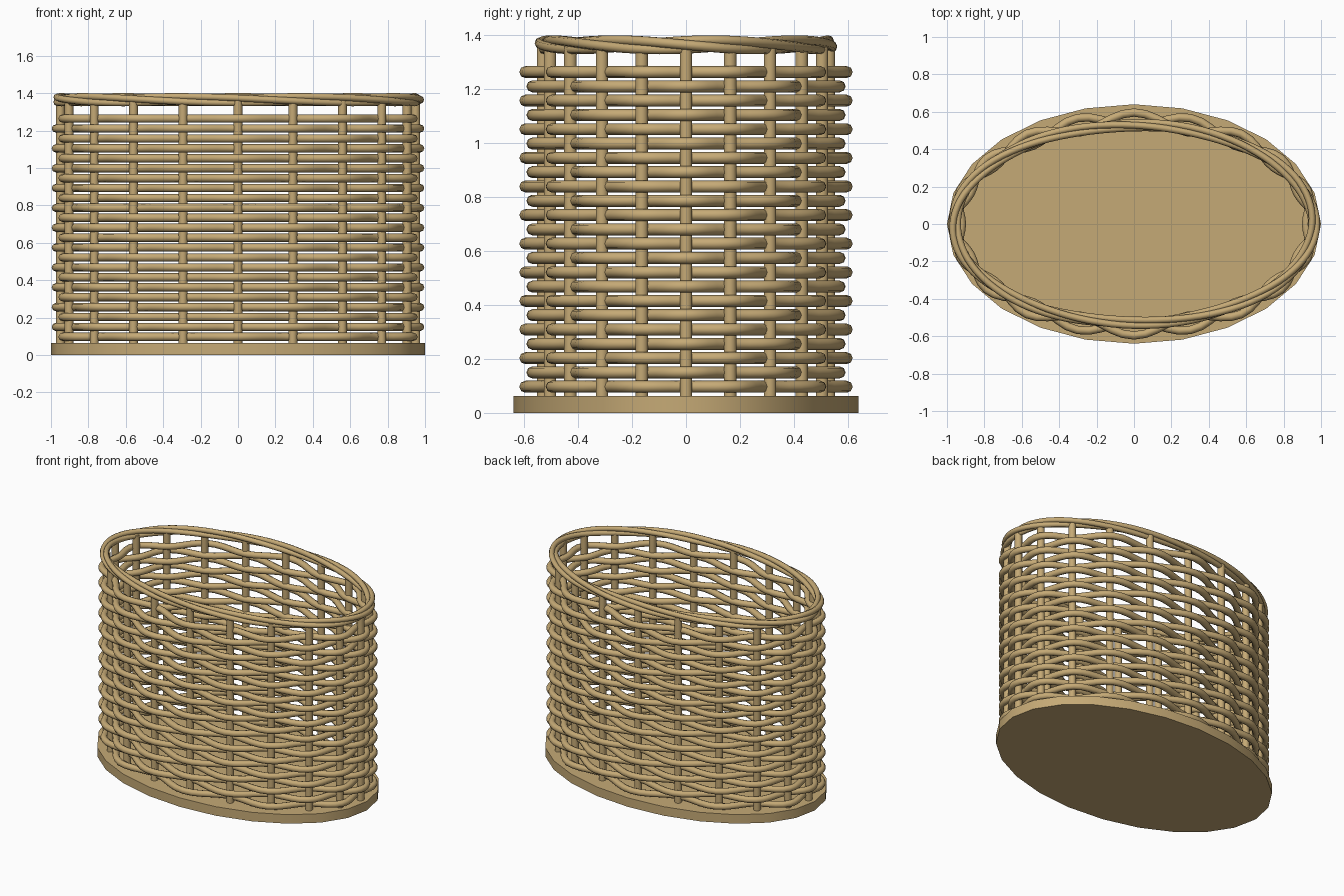
import bpy, bmesh, math
from mathutils import Vector

if "Cube" in bpy.data.objects:
    bpy.data.objects.remove(bpy.data.objects["Cube"])

TAU = 2 * math.pi
wicker = bpy.data.materials.new("wicker tan")
wicker.diffuse_color = (0.56, 0.40, 0.18, 1)
wicker.use_nodes = True
wicker.node_tree.nodes["Principled BSDF"].inputs["Base Color"].default_value = wicker.diffuse_color


def finish(bm, name, angle=40):
    bmesh.ops.recalc_face_normals(bm, faces=bm.faces[:])
    me = bpy.data.meshes.new(name)
    bm.to_mesh(me)
    bm.free()
    ob = bpy.data.objects.new(name, me)
    bpy.context.collection.objects.link(ob)
    me.materials.append(wicker)
    bpy.ops.object.select_all(action='DESELECT')
    ob.select_set(True)
    bpy.context.view_layer.objects.active = ob
    bpy.ops.object.shade_smooth_by_angle(angle=math.radians(angle))
    return ob


def closed_tube(bm, path, n, radius, sides=8):
    """Sweep a round section along a closed path going round the basket."""
    pts = [Vector(path(TAU * i / n)) for i in range(n)]
    rings = []
    for i, p in enumerate(pts):
        tangent = (pts[(i + 1) % n] - pts[i - 1]).normalized()
        side = tangent.cross(Vector((0, 0, 1))).normalized()
        up = side.cross(tangent)
        rings.append([bm.verts.new(p + radius * (math.cos(TAU * k / sides) * side
                                                 + math.sin(TAU * k / sides) * up))
                      for k in range(sides)])
    for i in range(n):
        a, b = rings[i], rings[(i + 1) % n]
        for k in range(sides):
            m = (k + 1) % sides
            bm.faces.new((a[k], a[m], b[m], b[k]))


def cylinder(bm, x, y, z0, z1, rx, ry, sides):
    loops = [[bm.verts.new((x + rx * math.cos(TAU * k / sides),
                            y + ry * math.sin(TAU * k / sides), z))
              for k in range(sides)] for z in (z0, z1)]
    bm.faces.new(loops[0])
    bm.faces.new(loops[1])
    for k in range(sides):
        m = (k + 1) % sides
        bm.faces.new((loops[0][k], loops[0][m], loops[1][m], loops[1][k]))


# oval base board
bm = bmesh.new()
cylinder(bm, 0, 0, 0, 0.063, 1.0, 0.64, 24)
finish(bm, "base")

# upright stakes
STAKES = 20
bm = bmesh.new()
for i in range(STAKES):
    t = TAU * i / STAKES
    cylinder(bm, 0.95 * math.cos(t), 0.53 * math.sin(t), 0.05, 1.36, 0.024, 0.024, 10)
finish(bm, "stakes", 50)

# woven rows, passing alternately outside and inside the stakes
bm = bmesh.new()
for row in range(23):
    z = 0.097 + row * 0.05305
    sign = -1 if row % 2 == 0 else 1

    def weave(t):
        wave = sign * math.cos(t * STAKES / 2)
        return ((0.947 + 0.027 * wave) * math.cos(t),
                (0.556 + 0.040 * wave) * math.sin(t), z)
    closed_tube(bm, weave, 100, 0.0222)
finish(bm, "woven_rows", 60)

# twisted rim of three strands
bm = bmesh.new()
for s in range(3):
    def strand(t):
        phi = TAU * s / 3 - 3 * t
        r = 0.017 * math.cos(phi)
        return ((0.96 + r) * math.cos(t), (0.528 + r) * math.sin(t),
                1.365 + 0.017 * math.sin(phi))
    closed_tube(bm, strand, 100, 0.018)
finish(bm, "twisted_rim", 60)
